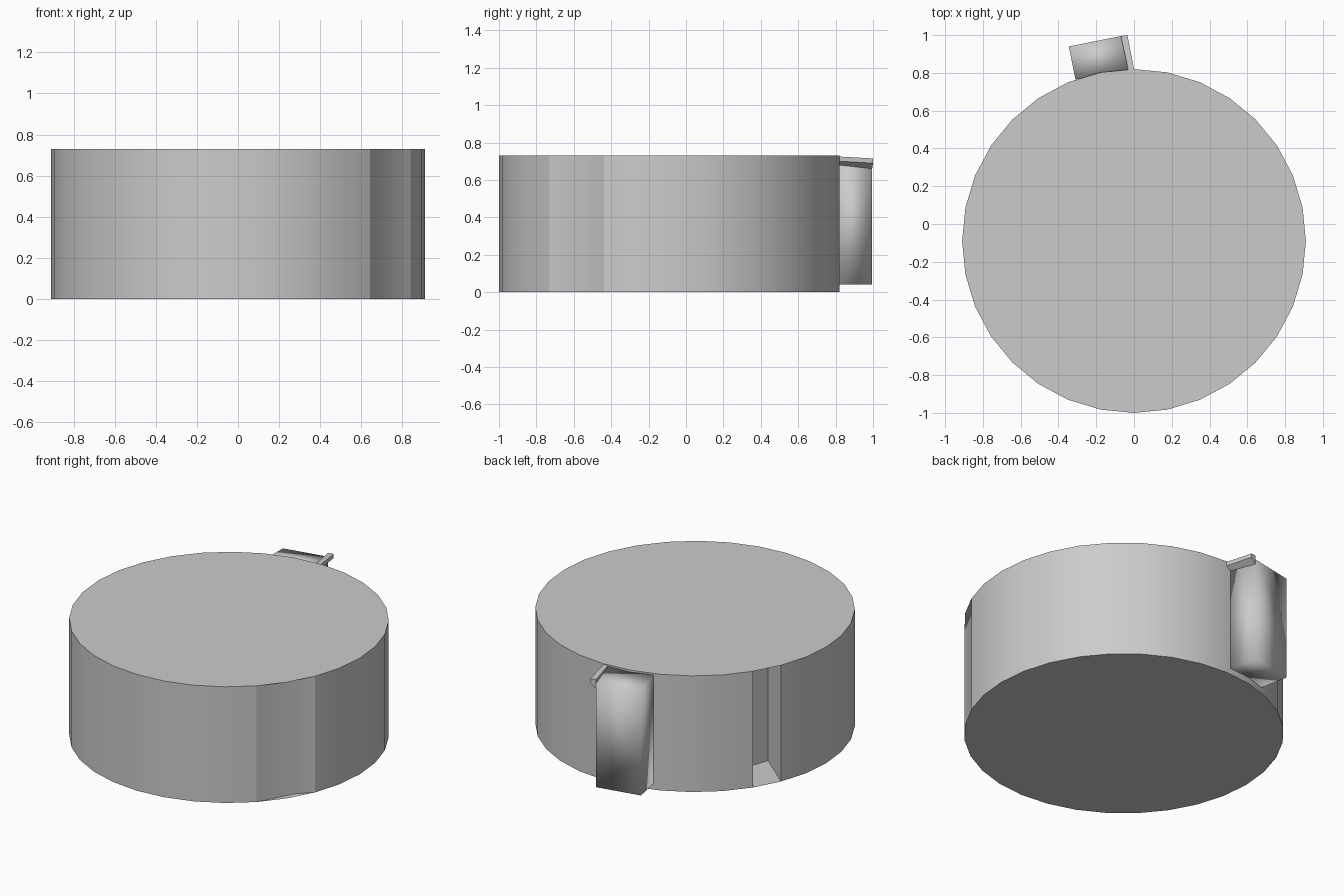
import bpy, bmesh
from math import sin, cos, radians

if "Cube" in bpy.data.objects:
    bpy.data.objects.remove(bpy.data.objects["Cube"])

CY, R, H, N = -0.09, 0.91, 0.73, 32


def rim(i):
    a = radians(i * 360 / N)          # measured from +y towards -x
    return (-R * sin(a), CY + R * cos(a))


def make(name, verts, faces, angle=None, fix=True):
    me = bpy.data.meshes.new(name)
    me.from_pydata(verts, [], faces)
    ob = bpy.data.objects.new(name, me)
    bpy.context.collection.objects.link(ob)
    if fix:
        bm = bmesh.new()
        bm.from_mesh(me)
        bmesh.ops.recalc_face_normals(bm, faces=bm.faces)
        bm.to_mesh(me)
        bm.free()
    if angle:
        bpy.ops.object.select_all(action='DESELECT')
        bpy.context.view_layer.objects.active = ob
        ob.select_set(True)
        bpy.ops.object.shade_smooth_by_angle(angle=radians(angle))
    return ob


def prism_faces(n):
    return [(i, (i + 1) % n, n + (i + 1) % n, n + i) for i in range(n)]


# Side wall: 32-sided ring with a deep slot at back left and a shallow dent at front right
outline = []
for i in range(N):
    if i == 21:
        outline.append((0.757, -0.52))     # dented corner
    else:
        outline.append(rim(i))
    if i == 5:
        outline += [(-0.55, 0.26), (-0.62, 0.07)]   # slot back corners
n = len(outline)
make("side_wall", [(x, y, 0) for x, y in outline] + [(x, y, H) for x, y in outline],
     prism_faces(n), 20, fix=False)

# Full round top and bottom discs
ring = [rim(i) for i in range(N)]
make("top_disc", [(x, y, H) for x, y in ring], [tuple(range(N))], fix=False)
make("bottom_disc", [(x, y, 0) for x, y in ring], [tuple(reversed(range(N)))], fix=False)

# Back block: inner corners rest on the wall, top slopes slightly outwards,
# outer face split by a diagonal running down from the lip
A, B, C, D = (-0.345, 0.94), (-0.07, 0.995), (-0.03, 0.815), (-0.31, 0.765)
verts = [(*p, 0.04) for p in (A, B, C, D)]
verts += [(*A, 0.69), (*B, 0.69), (*C, 0.72), (*D, 0.72), (*A, 0.38)]
make("back_block", verts, [(0, 3, 2, 1), (4, 5, 6, 7), (0, 1, 5, 8), (8, 5, 4),
                           (1, 2, 6, 5), (2, 3, 7, 6), (3, 0, 8, 4, 7)], 100)

# Thin lip along the top right edge of the block
lip = [(-0.07, 0.995), (-0.035, 1.0), (0.0, 0.82), (-0.03, 0.815)]
verts = [(*p, z) for p, z in zip(lip, (0.66, 0.69, 0.70, 0.68))]
verts += [(*p, z) for p, z in zip(lip, (0.715, 0.715, 0.725, 0.725))]
make("block_lip", verts, prism_faces(4) + [(3, 2, 1, 0), (4, 5, 6, 7)], 30)
